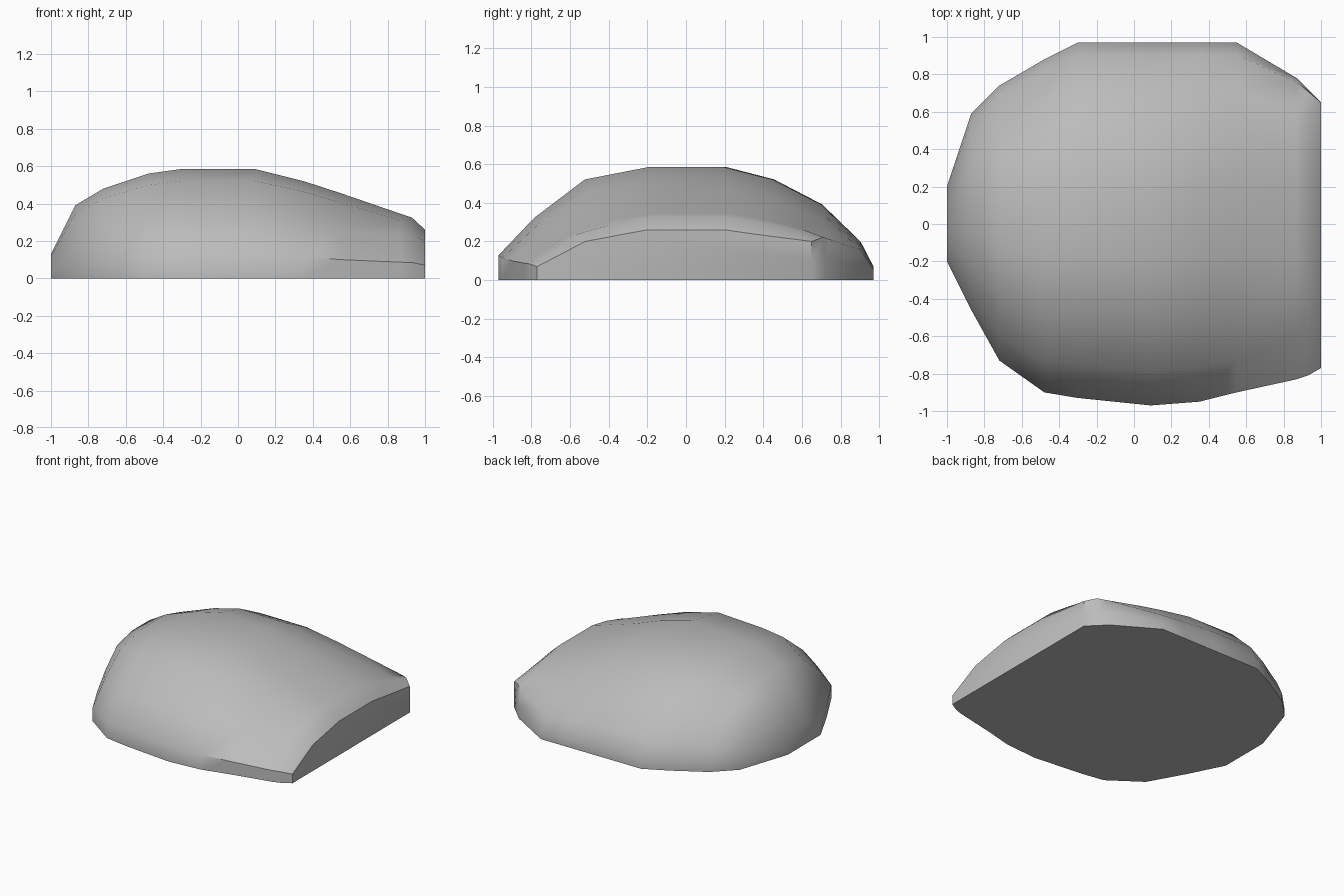
import bpy
import bmesh
import math

cube = bpy.data.objects.get("Cube")
if cube:
    bpy.data.objects.remove(cube, do_unlink=True)

# Stone colour
stone = bpy.data.materials.new("stone_grey")
stone.use_nodes = True
colour = (0.5, 0.5, 0.5, 1)
stone.diffuse_color = colour
stone.node_tree.nodes["Principled BSDF"].inputs["Base Color"].default_value = colour

# Arched cross-section and the squarer section of the split end:
# side position and height, as fractions of the half width and crown
arch = [(-1, 0), (-1, .22), (-.81, .55), (-.54, .89), (-.2, 1),
        (.2, 1), (.46, .89), (.72, .67), (.93, .34), (1, .12), (1, 0)]
split = [(-1, 0), (-1, .27), (-.65, .77), (-.4, .9), (-.2, 1),
         (.37, 1), (.6, .91), (.8, .84), (1, .77), (1, .4), (1, 0)]

# Stations along the boulder: x, front edge, back edge, crown, share of split section
stations = [
    (-1, -.2, .2, .13, 0),
    (-.87, -.46, .59, .39, 0),
    (-.72, -.73, .74, .48, 0),
    (-.48, -.9, .88, .56, 0),
    (-.3, -.93, .97, .585, 0),
    (.09, -.97, .97, .585, 0),
    (.35, -.95, .97, .52, 0),
    (.55, -.9, .97, .455, 0),
    (.87, -.83, .78, .345, .6),
    (.93, -.81, .72, .325, .8),
    (1, -.77, .65, .26, 1),
]


def section(bm, x, front, back, crown, share):
    """One ring of points across the boulder."""
    middle, half = (front + back) / 2, (back - front) / 2
    ring = []
    for (ay, az), (sy, sz) in zip(arch, split):
        y = ay + (sy - ay) * share
        z = az + (sz - az) * share
        ring.append(bm.verts.new((x, middle + half * y, crown * z)))
    return ring


# Boulder: loft the sections, closing both ends and the flat base
bm = bmesh.new()
rings = [section(bm, *station) for station in stations]
for a, b in zip(rings, rings[1:]):
    for i in range(len(a)):
        j = (i + 1) % len(a)
        bm.faces.new((a[i], a[j], b[j], b[i]))
bm.faces.new(rings[0])
bm.faces.new(rings[-1])

# Merge the base and split end into single flat facets
bmesh.ops.dissolve_limit(bm, angle_limit=math.radians(2),
                         verts=bm.verts, edges=bm.edges)
bmesh.ops.recalc_face_normals(bm, faces=bm.faces)

mesh = bpy.data.meshes.new("boulder")
bm.to_mesh(mesh)
bm.free()
mesh.materials.append(stone)
boulder = bpy.data.objects.new("boulder", mesh)
bpy.context.collection.objects.link(boulder)

# Soft stone surface with crisp base and split edges
bpy.ops.object.select_all(action="DESELECT")
boulder.select_set(True)
bpy.context.view_layer.objects.active = boulder
bpy.ops.object.shade_smooth_by_angle(angle=math.radians(45))
